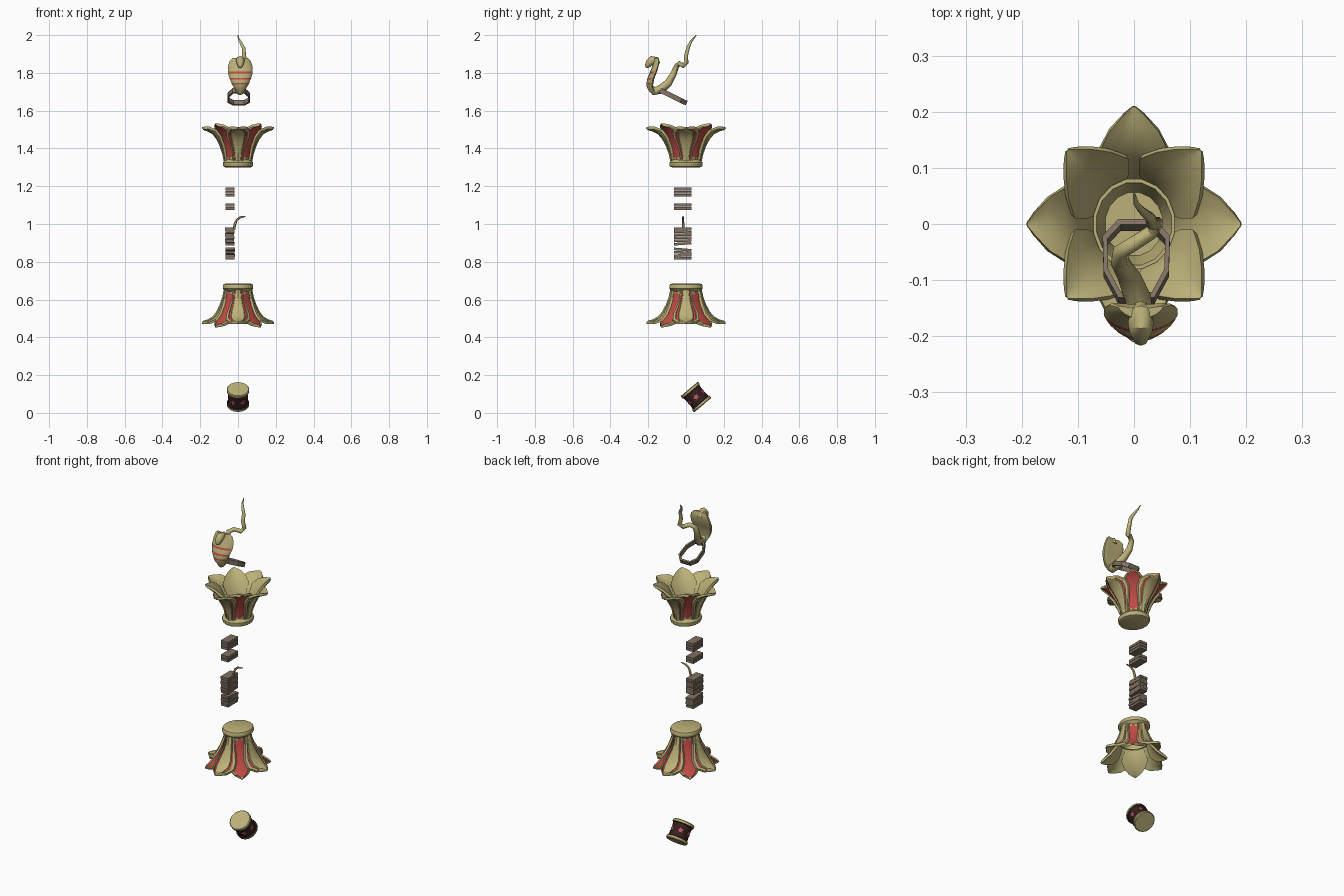
import bpy, bmesh, math
from mathutils import Vector, Matrix

if "Cube" in bpy.data.objects:
    bpy.data.objects.remove(bpy.data.objects["Cube"], do_unlink=True)


def material(name, rgb):
    m = bpy.data.materials.new(name)
    m.use_nodes = True
    m.diffuse_color = (*rgb, 1)
    m.node_tree.nodes["Principled BSDF"].inputs["Base Color"].default_value = (*rgb, 1)
    return m


GOLD, RED, BROWN, DARK, PINK = range(5)
MATS = [material("pale gold", (0.50, 0.44, 0.19)),
        material("red enamel", (0.52, 0.07, 0.06)),
        material("grey brown", (0.21, 0.165, 0.12)),
        material("dark wood", (0.035, 0.015, 0.013)),
        material("pink", (0.55, 0.10, 0.15))]


def loft(name, rings, rule=lambda row, col: GOLD, closed=False, cap=GOLD, smooth=35):
    """Skin a list of equal point rings; rule gives the colour by row and column."""
    bm = bmesh.new()
    rows = [[bm.verts.new(p) for p in ring] for ring in rings]
    n = len(rows[0])
    for i in range(len(rows) if closed else len(rows) - 1):
        a, b = rows[i], rows[(i + 1) % len(rows)]
        for j in range(n):
            k = (j + 1) % n
            bm.faces.new((a[j], a[k], b[k], b[j])).material_index = rule(i, j)
    if not closed:
        bm.faces.new(rows[0]).material_index = cap
        bm.faces.new(rows[-1]).material_index = cap
    bmesh.ops.recalc_face_normals(bm, faces=bm.faces)
    mesh = bpy.data.meshes.new(name)
    bm.to_mesh(mesh)
    bm.free()
    for m in MATS:
        mesh.materials.append(m)
    ob = bpy.data.objects.new(name, mesh)
    bpy.context.collection.objects.link(ob)
    if smooth:
        bpy.ops.object.select_all(action="DESELECT")
        ob.select_set(True)
        bpy.context.view_layer.objects.active = ob
        bpy.ops.object.shade_smooth_by_angle(angle=math.radians(smooth))
    return ob


def circle(r, z, n=16, sy=1.0):
    return [Vector((r * math.cos(t), sy * r * math.sin(t), z))
            for t in (2 * math.pi * (i + 0.5) / n for i in range(n))]


def tube(name, path, n=8):
    """Tapered tube through points given as x, y, z, radius."""
    pts = [Vector(p[:3]) for p in path]
    rings, side = [], Vector((1, 0, 0))
    for i, p in enumerate(pts):
        t = (pts[min(i + 1, len(pts) - 1)] - pts[max(i - 1, 0)]).normalized()
        side = (side - t * side.dot(t)).normalized()
        up = t.cross(side)
        rings.append([p + path[i][3] * (side * math.cos(a) + up * math.sin(a))
                      for a in (2 * math.pi * k / n for k in range(n))])
    return loft(name, rings, smooth=50)


# Flowers: petal paths as radius, height, half width
AXIS_PATH = [(.062, .035, .024), (.070, .075, .030), (.083, .115, .043), (.102, .155, .060),
             (.125, .185, .064), (.155, .203, .044), (.178, .210, .018), (.190, .213, .003)]
DIAGONAL_PATH = [(.058, .035, .026), (.066, .085, .034), (.079, .130, .052), (.098, .168, .068),
                 (.122, .198, .054), (.143, .217, .034), (.158, .227, .015), (.168, .232, .003)]
# Petal cross-sections as side position, outward relief, colour of the face that follows
AXIS_SECTION = [(-1, .012, GOLD), (-.8, .014, GOLD), (-.76, .006, RED), (-.58, .006, GOLD),
                (-.54, .011, GOLD), (0, .014, GOLD), (.54, .011, GOLD), (.58, .006, RED),
                (.76, .006, GOLD), (.8, .014, GOLD), (1, .012, GOLD)]
DIAGONAL_SECTION = [(-1, .012, GOLD), (-.8, .014, GOLD), (-.74, .006, RED), (0, .006, RED),
                    (.74, .006, GOLD), (.8, .014, GOLD), (1, .012, GOLD)]
INNER = [(u, 0, GOLD) for u in (1, .5, 0, -.5, -1)]


def petal(name, path, section, angle, base, sign):
    section = section + INNER
    rings = []
    for i, (r, h, w) in enumerate(path):
        a, b = path[max(i - 1, 0)], path[min(i + 1, len(path) - 1)]
        t = Vector((b[0] - a[0], b[1] - a[1])).normalized()
        relief = min(1, w / .02 + .3)
        ring = []
        for u, o, _ in section:
            d = o * relief - .3 * w * u * u
            x, y, z = r + t.y * d, w * u, h - t.x * d
            c, s = math.cos(angle), math.sin(angle)
            ring.append((x * c - y * s, 1.1 * (x * s + y * c), base + sign * z))
        rings.append(ring)
    last = len(path) - 3
    loft(name, rings, lambda i, j: section[j][2] if i <= last else GOLD)


def flower(prefix, base, sign):
    profile = [(.068, 0), (.078, .004), (.082, .014), (.082, .026), (.074, .034), (.066, .042),
               (.066, .08), (.074, .12), (.068, .12), (.058, .08), (.052, .045)]
    loft(prefix + "_base_cup", [circle(r, base + sign * h, 16, 1.1) for r, h in profile])
    for k in range(4):
        a = k * math.pi / 2
        petal(f"{prefix}_outer_petal_{k}", AXIS_PATH, AXIS_SECTION, a, base, sign)
        petal(f"{prefix}_diagonal_petal_{k}", DIAGONAL_PATH, DIAGONAL_SECTION,
              a + math.pi / 4, base, sign)


flower("upper_flower", 1.30, 1)
flower("lower_flower", .685, -1)

# Tilted drum with gold ends and pink stars
drum_place = (Matrix.Translation((0, .053, .084))
              @ Matrix.Rotation(math.radians(40), 4, "X"))
drum_profile = [(.056, -.056), (.060, -.052), (.060, -.040), (.054, -.037), (.051, 0),
                (.054, .037), (.060, .040), (.060, .052), (.056, .056)]
drum = loft("drum", [circle(r, z, 18) for r, z in drum_profile],
            lambda i, j: DARK if 2 <= i <= 5 else GOLD)
drum.matrix_world = drum_place
for k in range(6):
    rings = [[(d, r * math.cos(a), r * math.sin(a))
              for r, a in ((.017 if i % 2 else .009, i * math.pi / 5) for i in range(10))]
             for d in (.049, .054)]
    star = loft(f"drum_star_{k}", rings, lambda i, j: PINK, cap=PINK, smooth=0)
    star.matrix_world = drum_place @ Matrix.Rotation(math.radians(60 * k), 4, "Z")


# Stacked tiles, some slightly tilted
def tile(name, z, thick, tilt=0, shift=0):
    outline = [(-.024, -.046), (.024, -.046), (.024, .046), (-.024, .046)]
    ob = loft(name, [[(x, y, h) for x, y in outline] for h in (-thick / 2, thick / 2)],
              lambda i, j: BROWN, cap=BROWN, smooth=0)
    ob.location = (-.043 + shift, -.018, z)
    ob.rotation_euler.x = math.radians(tilt)


for k in range(3):
    tile(f"top_tile_{k}", 1.152 + .0165 * k, .0145)
for k in range(2):
    tile(f"middle_tile_{k}", 1.083 + .0175 * k, .0155)
for k in range(4):
    tile(f"low_tile_{k}", .818 + .0155 * k, .0135, (0, 1, -1, -5)[k], .002 * (k % 2))
for k in range(6):
    tile(f"high_tile_{k}", .896 + .0155 * k, .0135, (4, 2, 0, 1, -1, 0)[k], -.002 * (k % 2))

# Curled fuse above the tiles
tube("fuse", [(-.022, -.015, .97, .007), (-.016, -.015, 1.0, .007), (-.008, -.015, 1.02, .006),
              (.010, -.015, 1.035, .006), (.040, -.015, 1.040, .003)], 6)

# Tilted faceted ring under the serpent
outline = [(.032, .078), (.060, .045), (.058, -.025), (.032, -.078)]
outline += [(-x, y) for x, y in reversed(outline)]
section = [(1, -.013), (1, .013), (.86, .013), (.86, -.013)]
ring = loft("faceted_ring", [[(x * s, y * s, h) for s, h in section] for x, y in outline],
            lambda i, j: BROWN, closed=True, smooth=0)
ring.location = (.004, -.067, 1.674)
ring.rotation_euler.x = math.radians(-26)

# Serpent body and tail
tube("serpent_body", [
    (.010, -.190, 1.725, .016), (.010, -.170, 1.703, .022), (.008, -.135, 1.712, .024),
    (-.008, -.095, 1.745, .021), (-.025, -.068, 1.790, .017), (-.025, -.050, 1.835, .014),
    (.000, -.035, 1.850, .013), (.030, -.015, 1.838, .013), (.040, .002, 1.855, .012),
    (.032, .000, 1.890, .011), (.030, .010, 1.930, .010), (.014, .024, 1.962, .007),
    (.004, .036, 1.978, .005), (.000, .055, 2.000, .002)])

# Serpent hood: centre y, z, half width, half depth, with narrow red bands in front
HOOD = [(-.178, 1.695, .018, .012), (-.192, 1.725, .036, .016), (-.192, 1.738, .043, .017),
        (-.191, 1.746, .047, .018), (-.188, 1.765, .054, .018), (-.185, 1.774, .058, .018),
        (-.176, 1.797, .065, .018), (-.172, 1.807, .066, .018), (-.162, 1.835, .065, .016),
        (-.157, 1.862, .056, .014), (-.160, 1.878, .040, .009)]
rings = []
for y, z, w, d in HOOD:
    rings.append([(.012 + w * math.cos(a), y + d * math.sin(a) + .012 * math.cos(a) ** 2, z)
                  for a in (2 * math.pi * k / 16 for k in range(16))])
loft("serpent_hood", rings, lambda i, j: RED if i in (2, 4, 6) and 9 <= j <= 14 else GOLD)

# Serpent head, bent forward and down
tube("serpent_head", [(.012, -.152, 1.845, .016), (.012, -.160, 1.866, .021),
                      (.012, -.178, 1.868, .023), (.012, -.194, 1.853, .020),
                      (.012, -.206, 1.835, .013), (.012, -.210, 1.828, .005)])
